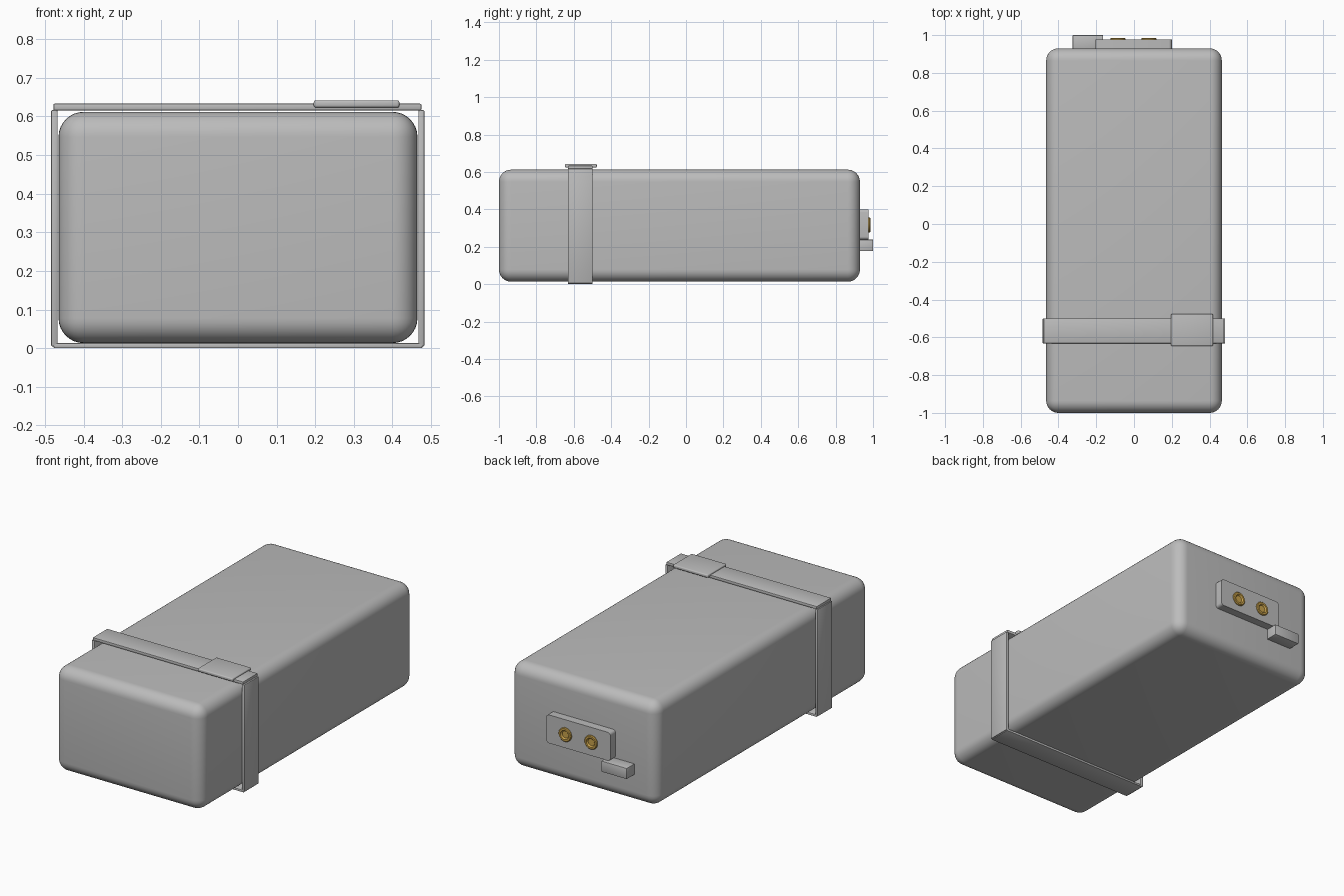
import bpy, bmesh, math

cube = bpy.data.objects.get("Cube")
if cube:
    bpy.data.objects.remove(cube, do_unlink=True)


def material(name, rgb):
    m = bpy.data.materials.new(name)
    m.use_nodes = True
    m.diffuse_color = (*rgb, 1)
    m.node_tree.nodes["Principled BSDF"].inputs["Base Color"].default_value = (*rgb, 1)
    return m


GREY = material("grey", (0.5, 0.5, 0.5))
GOLD = material("gold", (0.58, 0.36, 0.07))


def add(name, bm, mat):
    me = bpy.data.meshes.new(name)
    bmesh.ops.recalc_face_normals(bm, faces=bm.faces)
    bm.to_mesh(me)
    bm.free()
    me.materials.append(mat)
    ob = bpy.data.objects.new(name, me)
    bpy.context.collection.objects.link(ob)
    bpy.ops.object.select_all(action='DESELECT')
    ob.select_set(True)
    bpy.context.view_layer.objects.active = ob
    bpy.ops.object.shade_smooth_by_angle(angle=math.radians(35))
    return ob


def box(name, x, y, z, radius=0.0, segments=3, axis=None):
    """Box from (min, max) ranges; rounds all edges or only those along one axis."""
    bm = bmesh.new()
    bmesh.ops.create_cube(bm, size=1)
    for v in bm.verts:
        v.co = [r[0] + (c + 0.5) * (r[1] - r[0]) for c, r in zip(v.co, (x, y, z))]
    if radius:
        edges = [e for e in bm.edges if axis is None
                 or abs((e.verts[0].co - e.verts[1].co).normalized()[axis]) > 0.9]
        bmesh.ops.bevel(bm, geom=edges, offset=radius, segments=segments,
                        profile=0.5, affect='EDGES', clamp_overlap=True)
    return add(name, bm, GREY)


# Main case
box("case_body", (-0.465, 0.465), (-1.0, 0.93), (0.013, 0.612), 0.065, 8)

# Strap wrapped around the case, with its buckle
SY = (-0.632, -0.5)
box("strap_top", (-0.478, 0.475), SY, (0.616, 0.633), 0.003, 2)
box("strap_bottom", (-0.478, 0.478), SY, (0.0, 0.013), 0.003, 2)
box("strap_left", (0.467, 0.483), SY, (0.004, 0.617), 0.004, 2)
box("strap_right", (-0.484, -0.467), SY, (0.004, 0.617), 0.004, 2)
box("strap_buckle", (0.196, 0.418), (-0.647, -0.477), (0.623, 0.642), 0.006, 3)

# Connector block and tab on the back
box("connector_block", (-0.205, 0.2), (0.92, 0.977), (0.238, 0.4), 0.016, 4, axis=1)
box("connector_tab", (-0.325, -0.163), (0.92, 1.0), (0.176, 0.238), 0.003, 2)


# Ring contacts, turned around the y axis
def contact(name, cx, cz):
    profile = [(0.04, 0.97), (0.04, 0.982), (0.036, 0.986), (0.026, 0.986),
               (0.022, 0.982), (0.020, 0.978), (0.0, 0.978)]
    n = 32
    bm = bmesh.new()
    rings = [[bm.verts.new((cx + r * math.cos(2 * math.pi * i / n), y,
                            cz + r * math.sin(2 * math.pi * i / n)))
              for i in range(n)] for r, y in profile[:-1]]
    for a, b in zip(rings, rings[1:]):
        for i in range(n):
            j = (i + 1) % n
            bm.faces.new((a[i], a[j], b[j], b[i]))
    bm.faces.new(rings[-1])
    bm.faces.new(rings[0])
    add(name, bm, GOLD)


contact("contact_left", 0.079, 0.316)
contact("contact_right", -0.085, 0.316)
